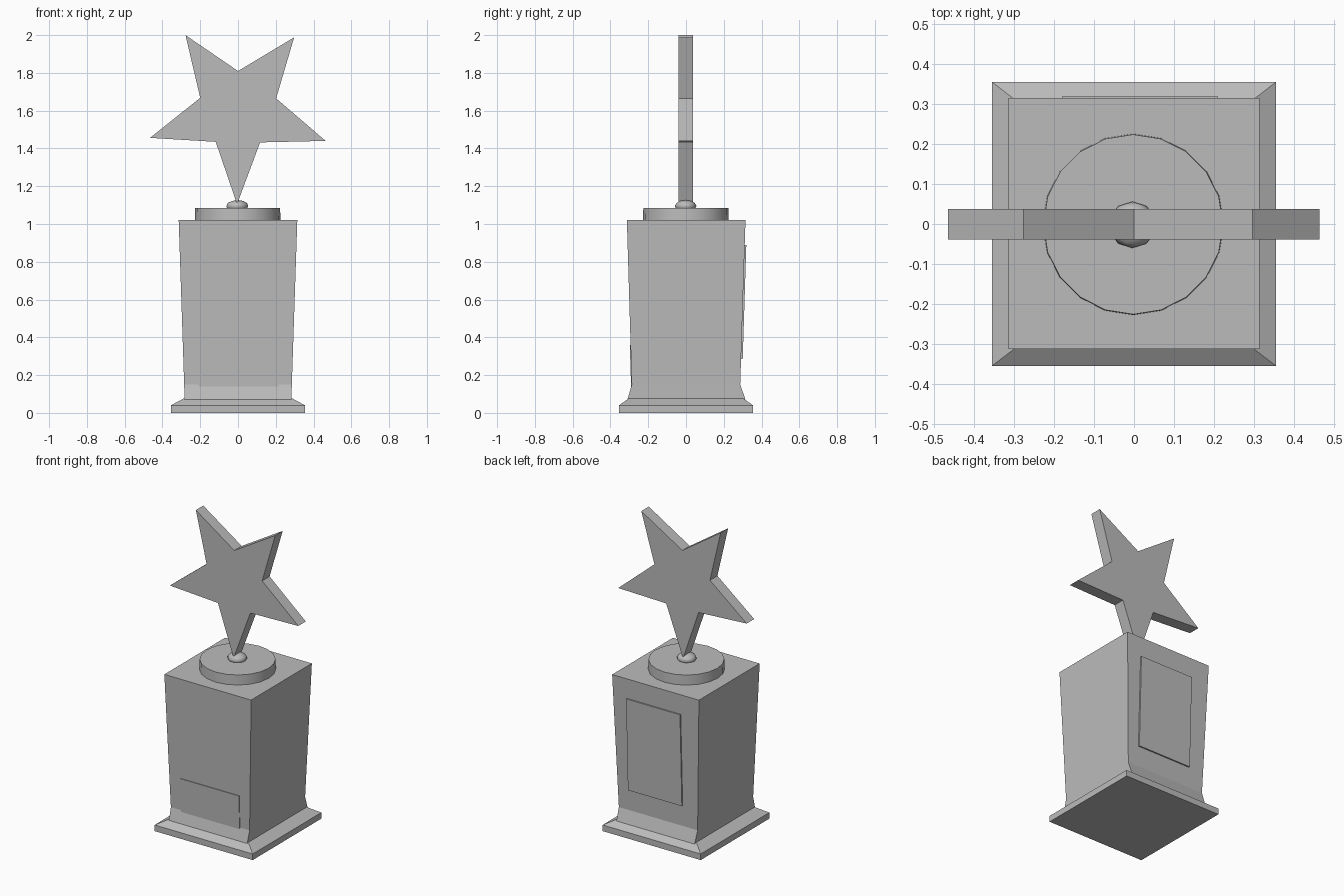
import bpy, bmesh, math

cube = bpy.data.objects.get("Cube")
if cube:
    bpy.data.objects.remove(cube, do_unlink=True)

grey = bpy.data.materials.new("plain grey")
grey.use_nodes = True
GREY = (0.5, 0.5, 0.5, 1)
grey.diffuse_color = GREY
grey.node_tree.nodes["Principled BSDF"].inputs["Base Color"].default_value = GREY


def finish(name, bm, smooth=None):
    """Turn a bmesh into a named grey object."""
    bmesh.ops.recalc_face_normals(bm, faces=bm.faces)
    mesh = bpy.data.meshes.new(name)
    bm.to_mesh(mesh)
    bm.free()
    mesh.materials.append(grey)
    obj = bpy.data.objects.new(name, mesh)
    bpy.context.collection.objects.link(obj)
    if smooth:
        bpy.ops.object.select_all(action='DESELECT')
        obj.select_set(True)
        bpy.context.view_layer.objects.active = obj
        bpy.ops.object.shade_smooth_by_angle(angle=math.radians(smooth))
    return obj


def loft(name, loops):
    """Skin a stack of matching point loops and cap both ends."""
    bm = bmesh.new()
    rings = [[bm.verts.new(p) for p in loop] for loop in loops]
    n = len(rings[0])
    for a, b in zip(rings, rings[1:]):
        for i in range(n):
            j = (i + 1) % n
            bm.faces.new((a[i], a[j], b[j], b[i]))
    bm.faces.new(rings[0])
    bm.faces.new(rings[-1])
    return finish(name, bm)


def rect(x, front, back, z):
    return [(-x, front, z), (x, front, z), (x, back, z), (-x, back, z)]


# Foot slab with sloped upper edges
loft("foot", [rect(0.355, -0.355, 0.355, 0.005),
              rect(0.355, -0.355, 0.355, 0.045),
              rect(0.29, -0.305, 0.305, 0.08)])

# Tapered pedestal, flared at the front and back of its bottom
loft("pedestal", [rect(0.283, -0.31, 0.315, 0.07),
                  rect(0.285, -0.287, 0.287, 0.15),
                  rect(0.314, -0.313, 0.315, 1.02)])


# Plates that follow the lean of the pedestal faces
def plate(name, x0, x1, z0, z1, side, thick):
    def wall(z):
        return 0.287 + (z - 0.15) * 0.0315

    def loop(offset):
        return [(x, side * (wall(z) + offset), z)
                for x, z in ((x0, z0), (x1, z0), (x1, z1), (x0, z1))]
    return loft(name, [loop(-0.01), loop(thick)])


plate("front_plate", -0.21, 0.215, 0.14, 0.36, -1, 0.004)
plate("back_plate", -0.18, 0.21, 0.285, 0.89, 1, 0.009)

# Round plinth
bm = bmesh.new()
bmesh.ops.create_cone(bm, cap_ends=True, segments=20, radius1=0.227,
                      radius2=0.225, depth=0.075)
bmesh.ops.translate(bm, verts=bm.verts, vec=(-0.002, -0.001, 1.0475))
finish("round_plinth", bm, 30)

# Small knob gripping the star's tip
bm = bmesh.new()
bmesh.ops.create_icosphere(bm, subdivisions=2, radius=1)
bmesh.ops.scale(bm, verts=bm.verts, vec=(0.06, 0.058, 0.032))
bmesh.ops.translate(bm, verts=bm.verts, vec=(-0.004, -0.002, 1.095))
finish("knob", bm, 40)

# Star standing on one point
star = [(-0.278, 2.0), (0, 1.81), (0.297, 1.988), (0.202, 1.665),
        (0.464, 1.44), (0.117, 1.432), (-0.005, 1.105), (-0.118, 1.435),
        (-0.466, 1.456), (-0.2, 1.668)]
loft("star", [[(x, y, z) for x, z in star] for y in (-0.039, 0.038)])
for obj in bpy.context.collection.objects:
    if obj.type == 'MESH' and obj.name in ("foot", "pedestal"):
        obj.location.z = -0.005 if obj.name == "foot" else 0
